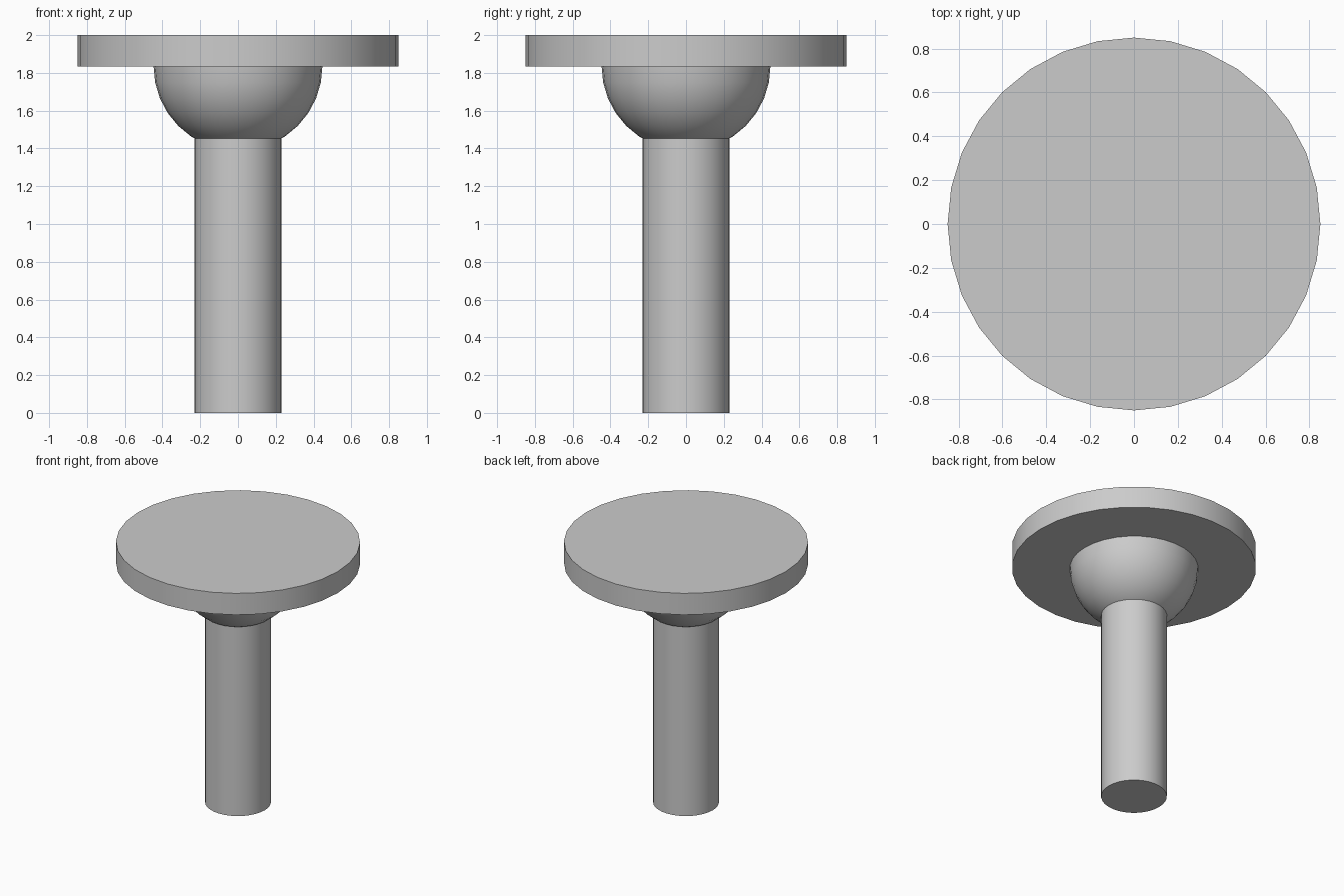
import bpy, bmesh
from math import radians

if "Cube" in bpy.data.objects:
    bpy.data.objects.remove(bpy.data.objects["Cube"])

SIDES = 32
PLATE_BOTTOM = 1.835


def finish(obj, name):
    obj.name = name
    obj.data.name = name
    bpy.ops.object.shade_smooth_by_angle(angle=radians(30))


def cylinder(name, radius, z0, z1):
    bpy.ops.mesh.primitive_cylinder_add(vertices=SIDES, radius=radius, depth=z1 - z0,
                                        location=(0, 0, (z0 + z1) / 2))
    finish(bpy.context.object, name)


# Round stem, running up into the dome
cylinder("stem", 0.229, 0, 1.6)

# Flat disc on top
cylinder("top_plate", 0.85, PLATE_BOTTOM, 2.0)

# Lower half of a ball, joining stem and disc
bpy.ops.mesh.primitive_uv_sphere_add(segments=SIDES, ring_count=16, radius=0.447,
                                     location=(0, 0, PLATE_BOTTOM))
dome = bpy.context.object
bm = bmesh.new()
bm.from_mesh(dome.data)
bmesh.ops.delete(bm, geom=[v for v in bm.verts if v.co.z > 0.01], context='VERTS')
bmesh.ops.holes_fill(bm, edges=[e for e in bm.edges if e.is_boundary], sides=0)
bmesh.ops.recalc_face_normals(bm, faces=bm.faces)
bm.to_mesh(dome.data)
bm.free()
finish(dome, "support_dome")
